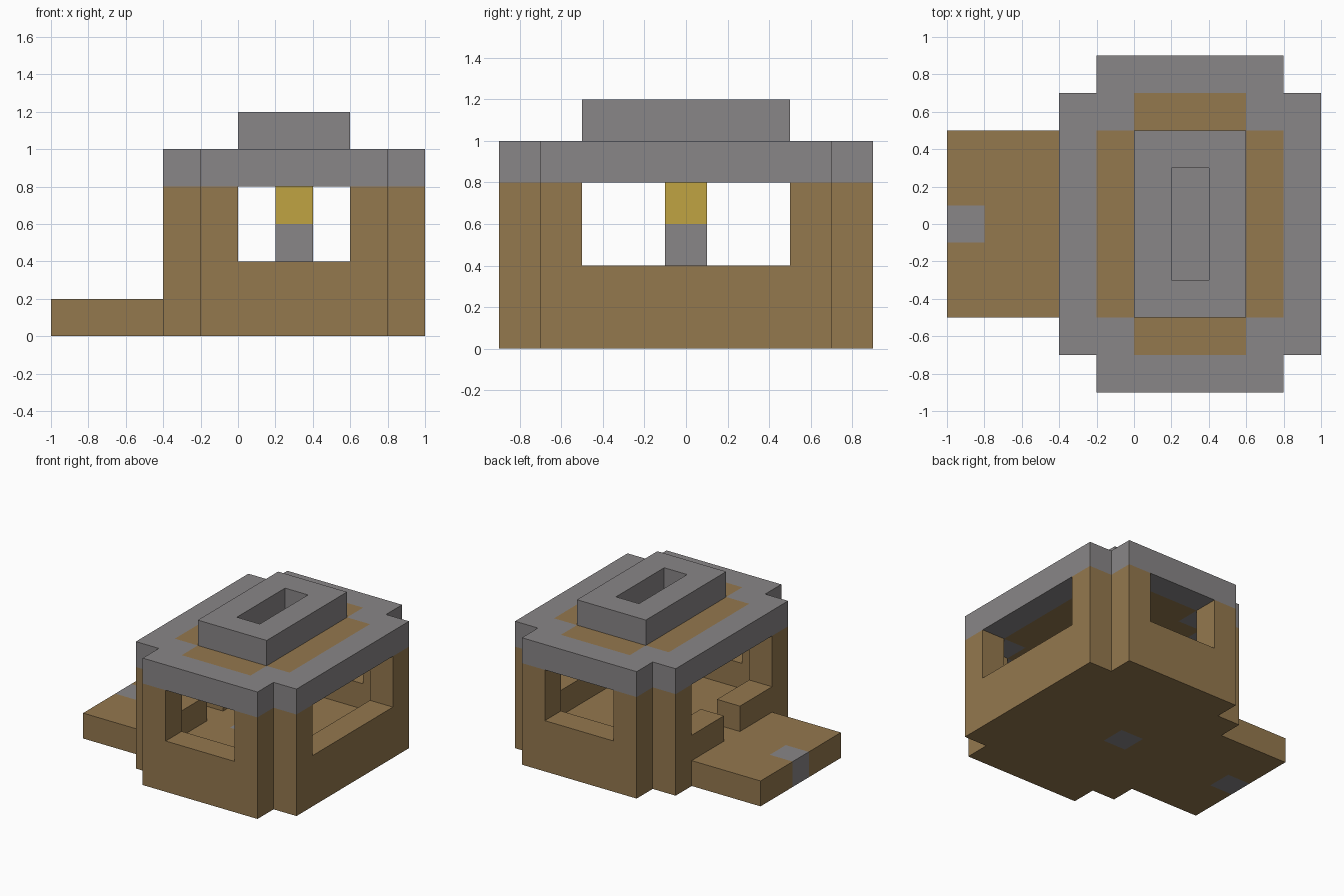
import bpy
import bmesh
import math

CELL = 0.2
CENTRE = (5, 4.5, 0)          # grid position that becomes the origin

cube = bpy.data.objects.get("Cube")
if cube:
    bpy.data.objects.remove(cube, do_unlink=True)


def material(name, colour):
    mat = bpy.data.materials.new(name)
    mat.use_nodes = True
    mat.diffuse_color = (*colour, 1)
    mat.node_tree.nodes["Principled BSDF"].inputs["Base Color"].default_value = (*colour, 1)
    return mat


MATERIALS = [
    material("brown_wood", (0.296, 0.188, 0.076)),
    material("grey_stone", (0.250, 0.239, 0.242)),
    material("yellow_flame", (0.527, 0.366, 0.055)),
]
WOOD, STONE, FLAME, EMPTY = 0, 1, 2, None


def block_part(name, *boxes):
    """Fill boxes (x range, y range, z range, colour) in order; later ones overwrite."""
    cells = {}
    for xs, ys, zs, colour in boxes:
        for x in range(*xs):
            for y in range(*ys):
                for z in range(*zs):
                    cells[x, y, z] = colour
    cells = {c: colour for c, colour in cells.items() if colour is not EMPTY}

    bm = bmesh.new()
    verts = {}

    def vert(p):
        if p not in verts:
            verts[p] = bm.verts.new([(a - b) * CELL for a, b in zip(p, CENTRE)])
        return verts[p]

    # One face wherever a cell has no neighbour
    for cell, colour in cells.items():
        for axis in range(3):
            u, v = (axis + 1) % 3, (axis + 2) % 3
            for side in (0, 1):
                near = list(cell)
                near[axis] += 2 * side - 1
                if tuple(near) in cells:
                    continue
                ring = []
                for du, dv in ((0, 0), (1, 0), (1, 1), (0, 1)):
                    p = list(cell)
                    p[axis] += side
                    p[u] += du
                    p[v] += dv
                    ring.append(vert(tuple(p)))
                face = bm.faces.new(ring if side else ring[::-1])
                face.material_index = colour

    # Merge flat areas of one colour
    bmesh.ops.dissolve_limit(bm, angle_limit=math.radians(1), verts=bm.verts[:],
                             edges=bm.edges[:], delimit={'MATERIAL'})
    mesh = bpy.data.meshes.new(name)
    bm.to_mesh(mesh)
    bm.free()
    for mat in MATERIALS:
        mesh.materials.append(mat)
    obj = bpy.data.objects.new(name, mesh)
    bpy.context.collection.objects.link(obj)
    return obj


# Floor with porch, and two stone tiles
block_part("floor_and_porch",
           ((3, 10), (1, 8), (0, 1), WOOD),
           ((4, 9), (0, 9), (0, 1), WOOD),
           ((0, 3), (2, 7), (0, 1), WOOD),
           ((0, 1), (4, 5), (0, 1), STONE),
           ((5, 6), (4, 5), (0, 1), STONE))

# Front and back walls with a window each
for name, y in (("front_wall", 0), ("back_wall", 8)):
    block_part(name,
               ((4, 9), (y, y + 1), (1, 4), WOOD),
               ((5, 8), (y, y + 1), (2, 4), EMPTY))

# Left wall with a window, right wall with a window and a doorway
block_part("left_wall",
           ((9, 10), (1, 8), (1, 4), WOOD),
           ((9, 10), (2, 7), (2, 4), EMPTY))
block_part("right_wall",
           ((3, 4), (1, 8), (1, 4), WOOD),
           ((3, 4), (2, 7), (2, 4), EMPTY),
           ((3, 4), (4, 5), (1, 2), EMPTY))

# Roof: stone rim, wooden deck, raised stone frame with a sunken centre
block_part("roof",
           ((3, 10), (1, 8), (4, 5), STONE),
           ((4, 9), (0, 9), (4, 5), STONE),
           ((4, 9), (2, 7), (4, 5), WOOD),
           ((5, 8), (1, 8), (4, 5), WOOD),
           ((6, 7), (3, 6), (4, 5), STONE),
           ((5, 8), (2, 7), (5, 6), STONE),
           ((6, 7), (3, 6), (5, 6), EMPTY))

# Stone pedestal with a flame inside the room
block_part("pedestal_and_flame",
           ((6, 7), (4, 5), (1, 3), STONE),
           ((6, 7), (4, 5), (3, 4), FLAME))
